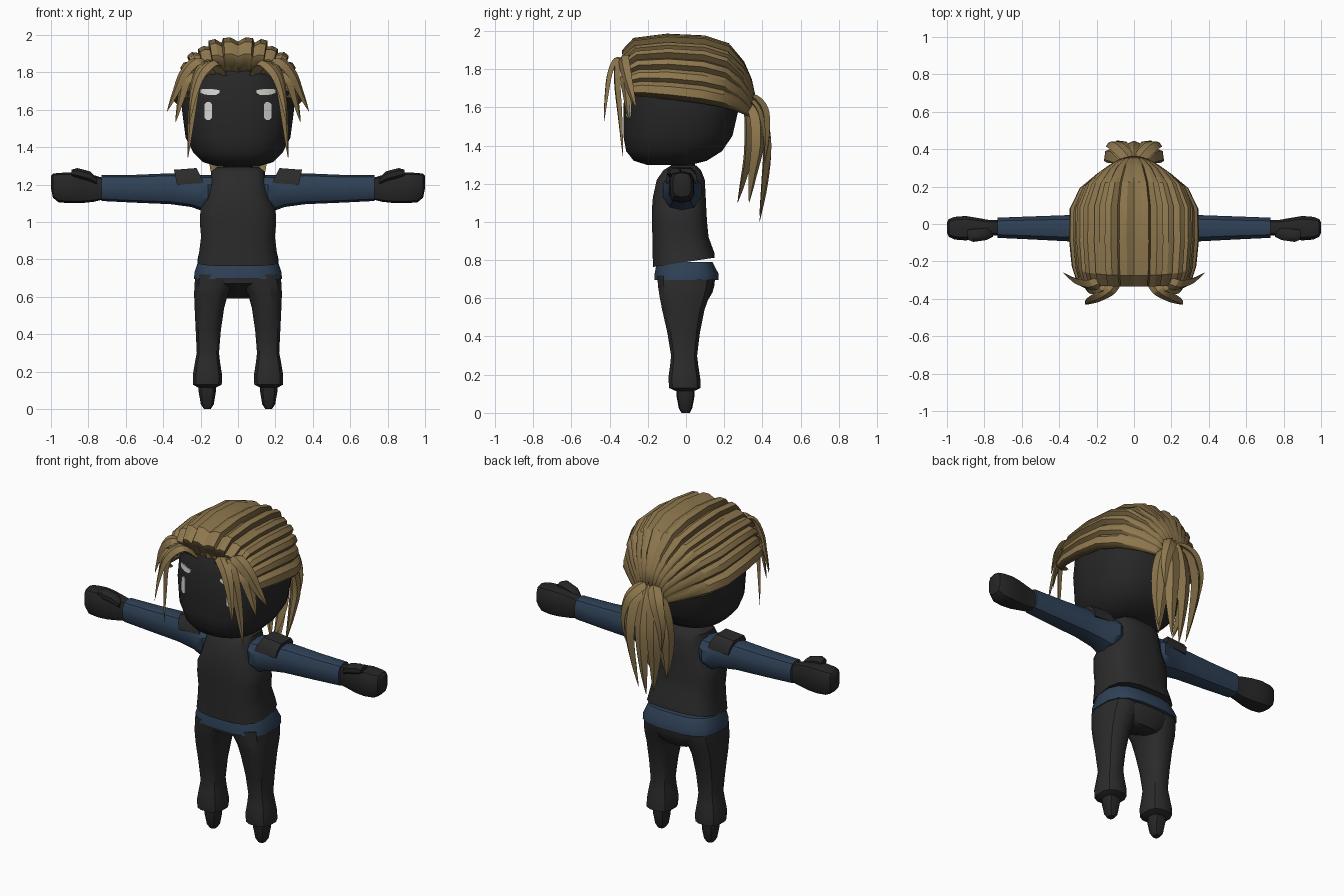
import bpy, bmesh, math
from mathutils import Vector

if "Cube" in bpy.data.objects:
    bpy.data.objects.remove(bpy.data.objects["Cube"])


def material(name, rgb):
    m = bpy.data.materials.new(name)
    m.diffuse_color = (*rgb, 1)
    m.use_nodes = True
    m.node_tree.nodes["Principled BSDF"].inputs["Base Color"].default_value = m.diffuse_color
    return m


BLACK = material("charcoal cloth", (0.024, 0.024, 0.024))
SKIN = material("dark head", (0.02, 0.02, 0.02))
GLOVE = material("glove black", (0.019, 0.019, 0.019))
BLUE = material("navy cloth", (0.028, 0.053, 0.095))
HAIR = material("tan hair", (0.27, 0.185, 0.075))
SHADE = material("brown hair grooves", (0.14, 0.095, 0.037))
WHITE = material("white markings", (0.68, 0.68, 0.65))


def make(name, verts, faces, mats, mirror=False, angle=35, indices=None):
    me = bpy.data.meshes.new(name)
    me.from_pydata([tuple(v) for v in verts], [], faces)
    for m in mats:
        me.materials.append(m)
    if indices:
        for p, i in zip(me.polygons, indices):
            p.material_index = i
    bm = bmesh.new()
    bm.from_mesh(me)
    bmesh.ops.recalc_face_normals(bm, faces=bm.faces)
    bm.to_mesh(me)
    bm.free()
    ob = bpy.data.objects.new(name, me)
    bpy.context.collection.objects.link(ob)
    bpy.ops.object.select_all(action='DESELECT')
    ob.select_set(True)
    bpy.context.view_layer.objects.active = ob
    bpy.ops.object.shade_smooth_by_angle(angle=math.radians(angle))
    if mirror:
        ob.modifiers.new("mirror", 'MIRROR')
    return ob


def bridge(name, rings, mats, **kw):
    n = len(rings[0])
    verts = [v for r in rings for v in r]
    faces = [(k * n + i, k * n + (i + 1) % n, (k + 1) * n + (i + 1) % n, (k + 1) * n + i)
             for k in range(len(rings) - 1) for i in range(n)]
    faces += [tuple(range(n)), tuple(range(len(verts) - n, len(verts)))]
    return make(name, verts, faces, mats, **kw)


def spow(v, e):
    return math.copysign(abs(v) ** e, v)


def oval(u0, u1, v0, v1, n, power):
    out = []
    for i in range(n):
        a = math.tau * (i + 0.5) / n
        out.append(((u0 + u1) / 2 + (u1 - u0) / 2 * spow(math.cos(a), 2 / power),
                    (v0 + v1) / 2 + (v1 - v0) / 2 * spow(math.sin(a), 2 / power)))
    return out


def upright(name, rows, mat, n=14, power=2.6, tilt=0, **kw):
    """Rows are z, x0, x1, y0, y1; tilt raises the back of the first ring."""
    rings = [[(x, y, z + (tilt * y if k == 0 else 0)) for x, y in oval(x0, x1, y0, y1, n, power)]
             for k, (z, x0, x1, y0, y1) in enumerate(rows)]
    return bridge(name, rings, [mat], **kw)


def sideways(name, rows, mat, n=10, power=2.5, **kw):
    """Rows are x, y0, y1, z0, z1."""
    rings = [[(x, y, z) for y, z in oval(y0, y1, z0, z1, n, power)] for x, y0, y1, z0, z1 in rows]
    return bridge(name, rings, [mat], mirror=True, **kw)


def symmetric(rows):
    return [(z, -w, w, a, b) for z, w, a, b in rows]


# Head
HEAD = [(1.297, .11, -.20, .02), (1.32, .19, -.275, .11), (1.37, .24, -.315, .19), (1.45, .282, -.33, .245),
        (1.6, .302, -.33, .28), (1.72, .295, -.32, .285), (1.84, .24, -.285, .24), (1.91, .12, -.2, .15)]
upright("head", symmetric(HEAD), SKIN, n=24, power=2.4)


def face_y(x, z):
    for (z0, *a), (z1, *b) in zip(HEAD, HEAD[1:]):
        if z0 <= z <= z1:
            w, f, k = (p + (q - p) * (z - z0) / (z1 - z0) for p, q in zip(a, b))
            return (f + k) / 2 - (k - f) / 2 * (1 - abs(x / w) ** 2.4) ** (1 / 2.4)


# Face markings as thin plates that follow the head
def plate(name, columns):
    rings = []
    for x, lo, hi in columns:
        rings.append([(x, face_y(x, z) + d, z) for z, d in ((lo, -.005), (hi, -.005), (hi, .004), (lo, .004))])
    bridge(name, rings, [WHITE], mirror=True)


plate("eye", [(.14, 1.555, 1.63), (.15, 1.545, 1.642), (.168, 1.545, 1.642), (.178, 1.555, 1.63)])
plate("eyebrow", [(.098, 1.69, 1.705), (.12, 1.678, 1.708), (.15, 1.678, 1.712), (.18, 1.682, 1.712),
                  (.2, 1.69, 1.708)])

# Torso, hem and neck
upright("vest", symmetric([(.79, .22, -.175, .152), (.84, .21, -.177, .15), (.92, .2, -.178, .12),
                           (1.0, .207, -.18, .112), (1.07, .203, -.18, .108), (1.13, .172, -.175, .105),
                           (1.22, .15, -.155, .1), (1.27, .145, -.12, .08), (1.295, .11, -.08, .055)]),
        BLACK, tilt=.15, n=16, power=3)
upright("shirt_hem", symmetric([(.695, .238, -.168, .172), (.73, .236, -.166, .172), (.79, .216, -.155, .14)]),
        BLUE, n=16, power=3)
upright("neck", symmetric([(1.25, .085, -.08, .05), (1.33, .08, -.08, .05)]), SKIN, n=12)

# Trousers and feet
upright("hips", symmetric([(.59, .085, .03, .115), (.63, .17, -.06, .14), (.67, .22, -.145, .152),
                           (.74, .222, -.155, .155)]), BLACK, n=16)
upright("trouser_leg", [(.115, .115, .215, -.055, .045), (.13, .085, .243, -.09, .078), (.18, .083, .244, -.095, .077),
                        (.25, .094, .232, -.085, .066), (.3, .1, .222, -.08, .06), (.42, .09, .228, -.1, .075),
                        (.54, .072, .234, -.128, .1), (.61, .052, .237, -.142, .125), (.66, .02, .236, -.15, .14),
                        (.72, .004, .23, -.155, .15)], BLACK, n=12, mirror=True)
upright("foot", [(0, .145, .183, -.024, .02), (.025, .128, .2, -.038, .033), (.09, .117, .212, -.05, .045),
                 (.14, .117, .212, -.05, .045)], GLOVE, n=10, mirror=True)

# Sleeves, mitts and shoulder patches
sideways("sleeve", [(.135, -.11, .07, 1.09, 1.25), (.16, -.125, .085, 1.075, 1.252), (.2, -.118, .075, 1.062, 1.25),
                    (.25, -.105, .06, 1.08, 1.257), (.36, -.095, .05, 1.095, 1.26), (.55, -.085, .043, 1.103, 1.252),
                    (.73, -.076, .036, 1.112, 1.25)], BLUE)
sideways("mitt", [(.72, -.062, .022, 1.12, 1.235), (.77, -.062, .022, 1.108, 1.25), (.84, -.08, .035, 1.1, 1.262),
                  (.9, -.09, .045, 1.1, 1.265), (.96, -.085, .04, 1.105, 1.262), (.99, -.07, .028, 1.13, 1.258),
                  (1.0, -.05, .01, 1.18, 1.245)], GLOVE, power=3.2)
sideways("thumb", [(.755, -.07, -.03, 1.2, 1.235), (.79, -.088, -.02, 1.215, 1.272), (.86, -.098, -.025, 1.235, 1.29),
                   (.89, -.085, -.03, 1.245, 1.28)], GLOVE, n=8)
arch = [(-.105, 1.205), (-.1, 1.25), (-.07, 1.285), (.025, 1.285), (.055, 1.25), (.06, 1.205)]
bridge("shoulder_patch", [[(x + (1.285 - z) * k, y, z + dz) for y, z in arch]
                          for x, k, dz in ((.222, -.5, .003), (.342, -.2, -.006))],
       [BLACK], mirror=True)

# Swept-back hair cap: stations run from hairline to tie as half width, side y, side z, top y, top z
STATIONS = [(.25, -.285, 1.67, -.30, 1.80), (.285, -.29, 1.66, -.335, 1.885), (.305, -.22, 1.655, -.275, 1.945),
            (.318, -.08, 1.64, -.1, 1.965), (.315, .08, 1.62, .1, 1.955), (.265, .19, 1.6, .225, 1.915),
            (.19, .26, 1.58, .305, 1.83), (.12, .31, 1.56, .345, 1.74), (.07, .335, 1.55, .365, 1.65)]
LOCKS = 7
profile = [(0, 0), (.35, .02), (.8, .022)]
samples = [((i + u) / LOCKS, o * (1 + .3 * math.sin(i * 2.3)), j)
           for i in range(LOCKS) for j, (u, o) in enumerate(profile)] + [(1, 0, 0)]
verts, faces, tones = [], [], []
for k, (w, ys, zs, yt, zt) in enumerate(STATIONS):
    for s, off, j in samples:
        a = s * math.pi / 2
        g = 1 + off / .3 * (1 if k < 6 else .6)
        t = math.cos(a) ** .85
        verts.append((w * math.sin(a) ** .85 * g, ys + (yt - ys) * t, zs + (zt - zs) * (t * g)))
m = len(samples)
for k in range(len(STATIONS) - 1):
    for i in range(m - 1):
        faces.append((k * m + i, k * m + i + 1, (k + 1) * m + i + 1, (k + 1) * m + i))
        tones.append(1 if samples[i][2] == 2 else 0)
cap = make("hair_cap", verts, faces, [HAIR, SHADE], angle=28, indices=tones)
if cap.data.polygons[3 * (m - 1) + 2].normal.z < 0:
    cap.data.flip_normals()
thick = cap.modifiers.new("thickness", 'SOLIDIFY')
thick.thickness, thick.offset = .025, -1
mir = cap.modifiers.new("mirror", 'MIRROR')


# Tapered hair locks with a diamond section along a smooth path
def lock(name, pts, width, depth, side, mirror=True, root=.25, steps=4):
    p = [Vector(q) for q in pts]
    p = [2 * p[0] - p[1]] + p + [2 * p[-1] - p[-2]]
    path = []
    for a, b, c, d in zip(p, p[1:], p[2:], p[3:]):
        for i in range(steps):
            t = i / steps
            path.append(.5 * (2 * b + (c - a) * t + (2 * a - 5 * b + 4 * c - d) * t * t
                              + (3 * b - a - 3 * c + d) * t ** 3))
    path.append(p[-2])
    rings, side = [], Vector(side).normalized()
    for i, q in enumerate(path):
        tan = path[min(i + 1, len(path) - 1)] - path[max(i - 1, 0)]
        out = tan.cross(side).normalized()
        f = max(.02, math.sin(math.pi * (root + (1 - root) * i / (len(path) - 1))) ** .8)
        s, o = side * width * f, out * depth * f
        rings.append([q + s, q + o, q - s, q - o])
    bridge(name, rings, [HAIR], mirror=mirror, angle=28)


# Fringe locks
lock("fringe_forward", [(.08, -.29, 1.79), (.13, -.355, 1.85), (.2, -.395, 1.79), (.24, -.415, 1.67),
                        (.262, -.43, 1.52)], .034, .015, (.8, .5, .3))
lock("fringe_long", [(.1, -.3, 1.80), (.17, -.35, 1.845), (.225, -.36, 1.74), (.25, -.345, 1.55),
                     (.268, -.33, 1.34)], .034, .016, (.8, .5, .2))
lock("fringe_outer", [(.14, -.29, 1.83), (.22, -.325, 1.86), (.29, -.315, 1.79), (.335, -.29, 1.69),
                      (.38, -.26, 1.59)], .038, .016, (.6, .7, .4))
lock("fringe_temple", [(.2, -.28, 1.8), (.27, -.315, 1.77), (.3, -.31, 1.68), (.335, -.3, 1.53)],
     .04, .016, (.6, .7, .3))

# Ponytail locks
lock("ponytail_centre", [(0, .345, 1.66), (0, .39, 1.58), (0, .425, 1.4), (0, .415, 1.2), (0, .385, 1.0)],
     .05, .022, (1, 0, 0), mirror=False)
lock("ponytail_outer", [(.03, .34, 1.65), (.07, .395, 1.57), (.085, .425, 1.4), (.075, .41, 1.22),
                        (.05, .385, 1.03)], .05, .025, (1, -.35, 0))
lock("ponytail_side", [(.03, .33, 1.63), (.1, .37, 1.54), (.135, .375, 1.4), (.125, .35, 1.25), (.1, .33, 1.1)],
     .045, .025, (.6, -.8, 0))
lock("ponytail_inner", [(.02, .32, 1.61), (.06, .33, 1.5), (.08, .325, 1.35), (.07, .3, 1.22), (.05, .27, 1.1)],
     .05, .025, (1, -.3, 0))
lock("ponytail_tuft", [(.02, .34, 1.66), (.06, .385, 1.63), (.1, .42, 1.57), (.13, .425, 1.45), (.12, .41, 1.3)],
     .04, .02, (.9, -.5, .3))
